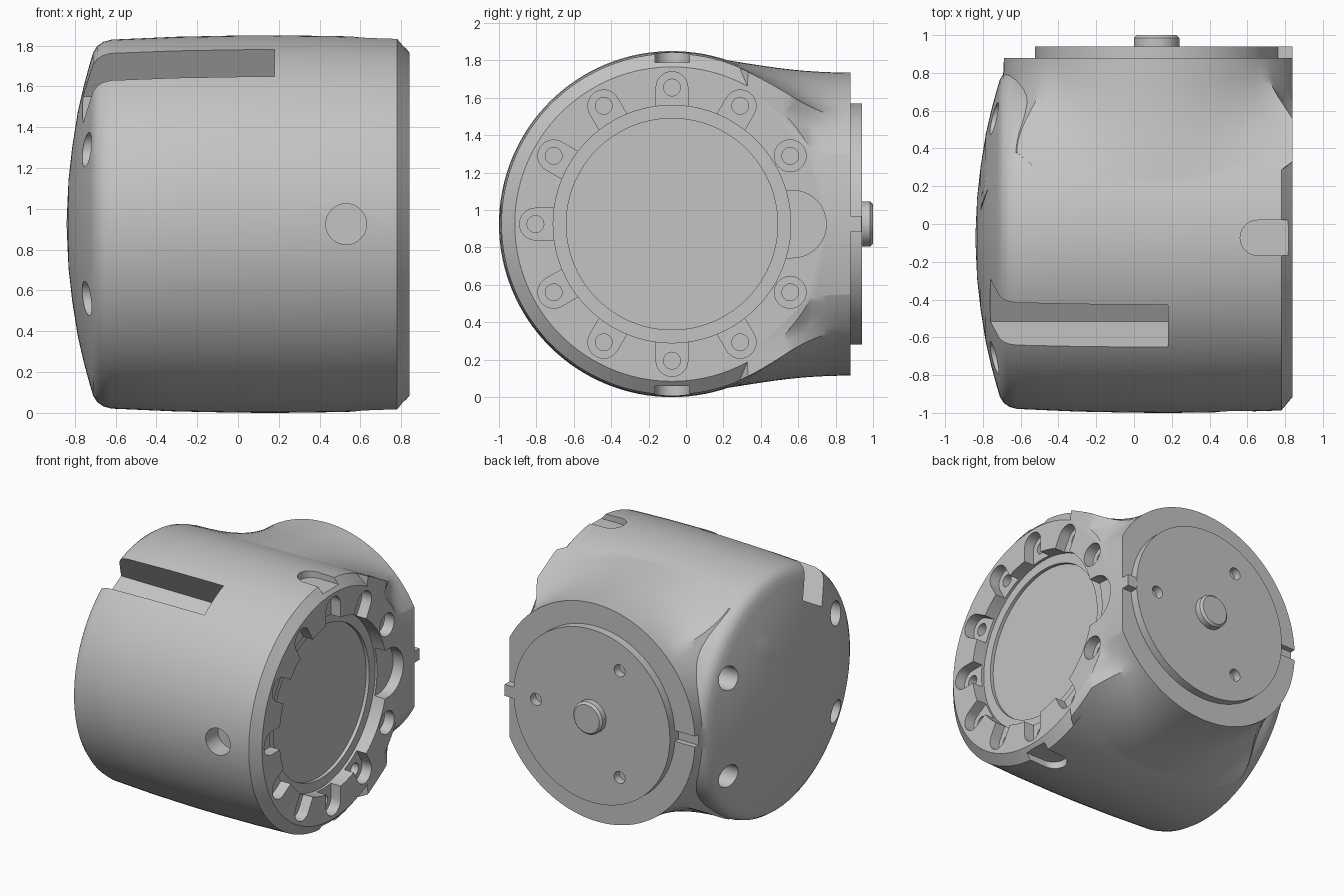
import bpy, bmesh, math
from mathutils import Matrix, Vector

if "Cube" in bpy.data.objects:
    bpy.data.objects.remove(bpy.data.objects["Cube"])

grey = bpy.data.materials.new("light_grey")
grey.use_nodes = True
grey.diffuse_color = (0.55, 0.55, 0.55, 1)
grey.node_tree.nodes["Principled BSDF"].inputs["Base Color"].default_value = grey.diffuse_color

CY, CZ = -0.075, 0.925      # axis of the drum (runs along x)
FX, FY, FR = 0.12, 0.88, 0.81   # rear flange centre, depth and radius
BASIS = Matrix(((0, 0, 1), (1, 0, 0), (0, 1, 0))).to_4x4()   # local z -> x
ALONG_Y = Matrix.Rotation(-math.pi / 2, 4, 'X')


def finish(name, bm):
    bmesh.ops.recalc_face_normals(bm, faces=bm.faces)
    mesh = bpy.data.meshes.new(name)
    bm.to_mesh(mesh)
    bm.free()
    ob = bpy.data.objects.new(name, mesh)
    bpy.context.collection.objects.link(ob)
    mesh.materials.append(grey)
    return ob


def select(ob):
    bpy.ops.object.select_all(action='DESELECT')
    ob.select_set(True)
    bpy.context.view_layer.objects.active = ob


def boolean(target, other, operation='DIFFERENCE'):
    mod = target.modifiers.new("cut", 'BOOLEAN')
    mod.operation, mod.solver, mod.object = operation, 'EXACT', other
    select(target)
    bpy.ops.object.modifier_apply(modifier=mod.name)
    bpy.data.objects.remove(other)


def cylinder(bm, centre, rot, r, depth, n=32):
    bmesh.ops.create_cone(bm, cap_ends=True, segments=n, radius1=r, radius2=r,
                          depth=depth, matrix=Matrix.Translation(centre) @ rot)


def box(bm, centre, size, rot=Matrix()):
    bmesh.ops.create_cube(bm, size=1, matrix=Matrix.Translation(centre) @ rot
                          @ Matrix.Diagonal((*size, 1)))


def u_prism(bm, centre, rot, r, length, depth, n=16):
    """Slot with a round end towards local +x, open towards local -x."""
    pts = [(r * math.cos(a), r * math.sin(a)) for a in
           (math.pi * (i / n - 0.5) for i in range(n + 1))]
    pts += [(-length, r), (-length, -r)]
    m = Matrix.Translation(centre) @ rot
    lo, hi = [[bm.verts.new(m @ Vector((x, y, s * depth / 2))) for x, y in pts] for s in (-1, 1)]
    bm.faces.new(lo)
    bm.faces.new(hi)
    for i in range(len(pts)):
        j = (i + 1) % len(pts)
        bm.faces.new((lo[i], lo[j], hi[j], hi[i]))


def skin(bm, rings):
    for a, b in zip(rings, rings[1:]):
        for i in range(len(a)):
            j = (i + 1) % len(a)
            bm.faces.new((a[i], a[j], b[j], b[i]))


def fan(bm, ring, tip):
    tip = bm.verts.new(tip)
    for i in range(len(ring)):
        bm.faces.new((ring[i], ring[(i + 1) % len(ring)], tip))


def ring_point(x, r, a):
    return Vector((x, CY + r * math.cos(a), CZ + r * math.sin(a)))


# Drum with a domed end, turned around the x axis
profile = [(-.835, .12), (-.83, .22), (-.812, .38), (-.785, .55), (-.755, .68),
           (-.725, .79), (-.71, .84), (-.69, .872), (-.66, .893), (-.62, .904),
           (-.3, .918), (0, .924), (.2, .925), (.5, .921), (.78, .912), (.84, .84)]
bm = bmesh.new()
N = 128
rings = [[bm.verts.new(ring_point(x, r, math.tau * i / N)) for i in range(N)] for x, r in profile]
skin(bm, rings)
fan(bm, rings[0], (-.84, CY, CZ))
bm.faces.new(rings[-1])
housing = finish("housing", bm)


# Neck blending the drum into the round rear flange
def neck_curve(phi, steps=14):
    u, w = math.cos(phi), math.sin(phi)
    m = max(abs(u), abs(w))
    sx, sz = u / m, w / m
    R, corner_y = 0.91, 0.38
    if abs(w) >= abs(u):
        y = 0.05 + (corner_y - 0.05) * sx * sx
        dz = math.copysign(math.sqrt(R * R - (y - CY) ** 2), sz)
        x = FX + (0.78 if sx > 0 else 0.74) * sx
        t = Vector((0, abs(dz), -math.copysign(y - CY, dz)))
    else:
        y = corner_y * sz * sz
        dz = sz * math.sqrt(R * R - (corner_y - CY) ** 2)
        x = FX + 0.78 if sx > 0 else -0.62 - 0.2 * (1 - sz ** 4)
        t = Vector((0, 1, -sz * (y - CY)))
    q = Vector((x, y, CZ + dz))
    p = Vector((FX + FR * u, FY, CZ + FR * w))
    k = 0.4 * (FY - y)
    c1, c2 = q + t.normalized() * k, p - Vector((0, k, 0))
    for i in range(steps + 1):
        s = i / steps
        yield q * (1 - s) ** 3 + c1 * 3 * s * (1 - s) ** 2 + c2 * 3 * s * s * (1 - s) + p * s ** 3


bm = bmesh.new()
columns = [[bm.verts.new(p) for p in neck_curve(math.tau * i / N)] for i in range(N)]
rings = list(zip(*columns))
skin(bm, rings)
fan(bm, rings[0], (0.1, -0.3, CZ))
bm.faces.new(rings[-1])
boolean(housing, finish("neck", bm), 'UNION')

# Flat side plane
bm = bmesh.new()
box(bm, (1.0395, 0.2, CZ), (.4, 3, 3))
boolean(housing, finish("side_cutter", bm))

# Stepped round recess in the side face
for r, depth in ((.635, .1), (.565, .125)):
    bm = bmesh.new()
    cylinder(bm, (.94 - depth / 2, CY, CZ), BASIS, r, .2 + depth, 96)
    boolean(housing, finish("recess_cutter", bm))

# Ring of screw pockets, one large lobe, and the bores inside them
pockets, bores = bmesh.new(), bmesh.new()
for k in range(1, 12):
    a = math.tau * k / 12
    centre = ring_point(.83, .73, a)
    if k in (1, 11):
        cylinder(pockets, centre, BASIS, .085, .14)
    else:
        u_prism(pockets, centre, Matrix.Rotation(a, 4, 'X') @ BASIS, .085, .13, .14)
    cylinder(bores, centre, BASIS, .045, .36, 24)
u_prism(pockets, (.83, .57, CZ), BASIS, .18, .13, .15, 24)
boolean(housing, finish("pocket_cutter", pockets))
boolean(housing, finish("bore_cutter", bores))

# Edge notches, front hole, domed-end holes and flange groove
bm = bmesh.new()
for z in (1.87, -0.02):
    u_prism(bm, (.655, CY + .002, z), Matrix.Rotation(math.pi, 4, 'Z'), .093, .3, .16)
cylinder(bm, (.53, -1, CZ), ALONG_Y, .1, .3)
for k in (1, 5, 7, 11):
    cylinder(bm, ring_point(-.76, .73, math.tau * k / 12), BASIS, .085, .3)
box(bm, (-.63, .9, CZ), (.21, .12, .08))
boolean(housing, finish("detail_cutter", bm))

# Long slot running out through the domed end
tilt = math.radians(120.5)
bm = bmesh.new()
box(bm, ring_point(-.41, .85, tilt), (1.18, .4, .26), Matrix.Rotation(tilt, 4, 'X'))
boolean(housing, finish("slot_cutter", bm))

# Raised rear plate with three screw holes
bm = bmesh.new()
cylinder(bm, (FX, .9, CZ), ALONG_Y, .645, .08, 96)
plate = finish("rear_plate", bm)
bm = bmesh.new()
for k in range(3):
    a = math.tau * k / 3
    cylinder(bm, (FX + .46 * math.cos(a), .94, CZ + .46 * math.sin(a)), ALONG_Y, .045, .12, 24)
boolean(plate, finish("plate_cutter", bm))

# Locating key at the plate edge
bm = bmesh.new()
box(bm, (.77, .9, CZ), (.139, .079, .085))
key = finish("locating_key", bm)

# Centre pin with a small chamfer
bm = bmesh.new()
cylinder(bm, (FX, .95, CZ), ALONG_Y, .12, .1, 48)
rim = [e for e in bm.edges if all(v.co.y > .99 for v in e.verts)]
bmesh.ops.bevel(bm, geom=rim, offset=.015, segments=1, affect='EDGES')
pin = finish("centre_pin", bm)

for ob in (housing, plate, pin):
    select(ob)
    bpy.ops.object.shade_smooth_by_angle(angle=math.radians(30))
